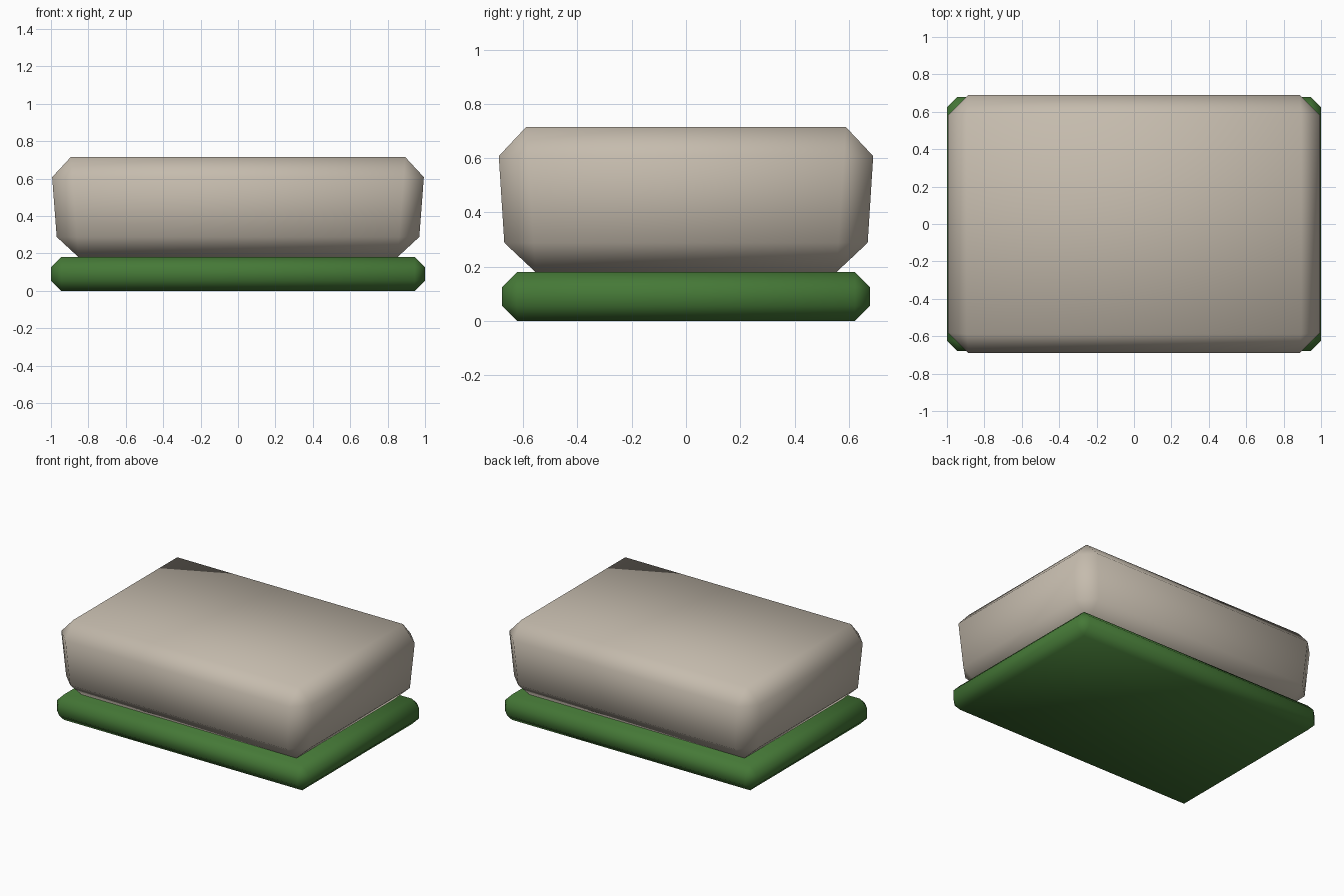
import bpy
import bmesh

cube = bpy.data.objects.get("Cube")
if cube:
    bpy.data.objects.remove(cube, do_unlink=True)


def make_material(name, rgb):
    color = (*rgb, 1.0)
    mat = bpy.data.materials.new(name)
    mat.use_nodes = True
    mat.diffuse_color = color
    shader = mat.node_tree.nodes["Principled BSDF"]
    shader.inputs["Base Color"].default_value = color
    shader.inputs["Roughness"].default_value = 0.9
    return mat


def chamfered_block(name, bottom, top, z_low, z_high, chamfer, mat):
    """Tapered box with every edge chamfered once and smooth shading."""
    bm = bmesh.new()
    bmesh.ops.create_cube(bm, size=2)
    for v in bm.verts:
        half = top if v.co.z > 0 else bottom
        z = z_high if v.co.z > 0 else z_low
        v.co = (v.co.x * half[0], v.co.y * half[1], z)
    bmesh.ops.bevel(bm, geom=bm.edges[:], offset=chamfer,
                    offset_type='OFFSET', segments=1, affect='EDGES')
    bmesh.ops.recalc_face_normals(bm, faces=bm.faces[:])
    for f in bm.faces:
        f.smooth = True
    mesh = bpy.data.meshes.new(name)
    bm.to_mesh(mesh)
    bm.free()
    mesh.materials.append(mat)
    obj = bpy.data.objects.new(name, mesh)
    bpy.context.collection.objects.link(obj)
    return obj


stone = make_material("warm grey stone", (0.56, 0.50, 0.42))
grass = make_material("grass green", (0.06, 0.19, 0.038))

# Flat grassy slab underneath
chamfered_block("grass_base", (1.0, 0.678), (1.0, 0.678), 0, 0.18, 0.055, grass)

# Stone block widening slightly towards the top
chamfered_block("stone_block", (0.961, 0.663), (1.002, 0.697), 0.18, 0.715, 0.108, stone)
